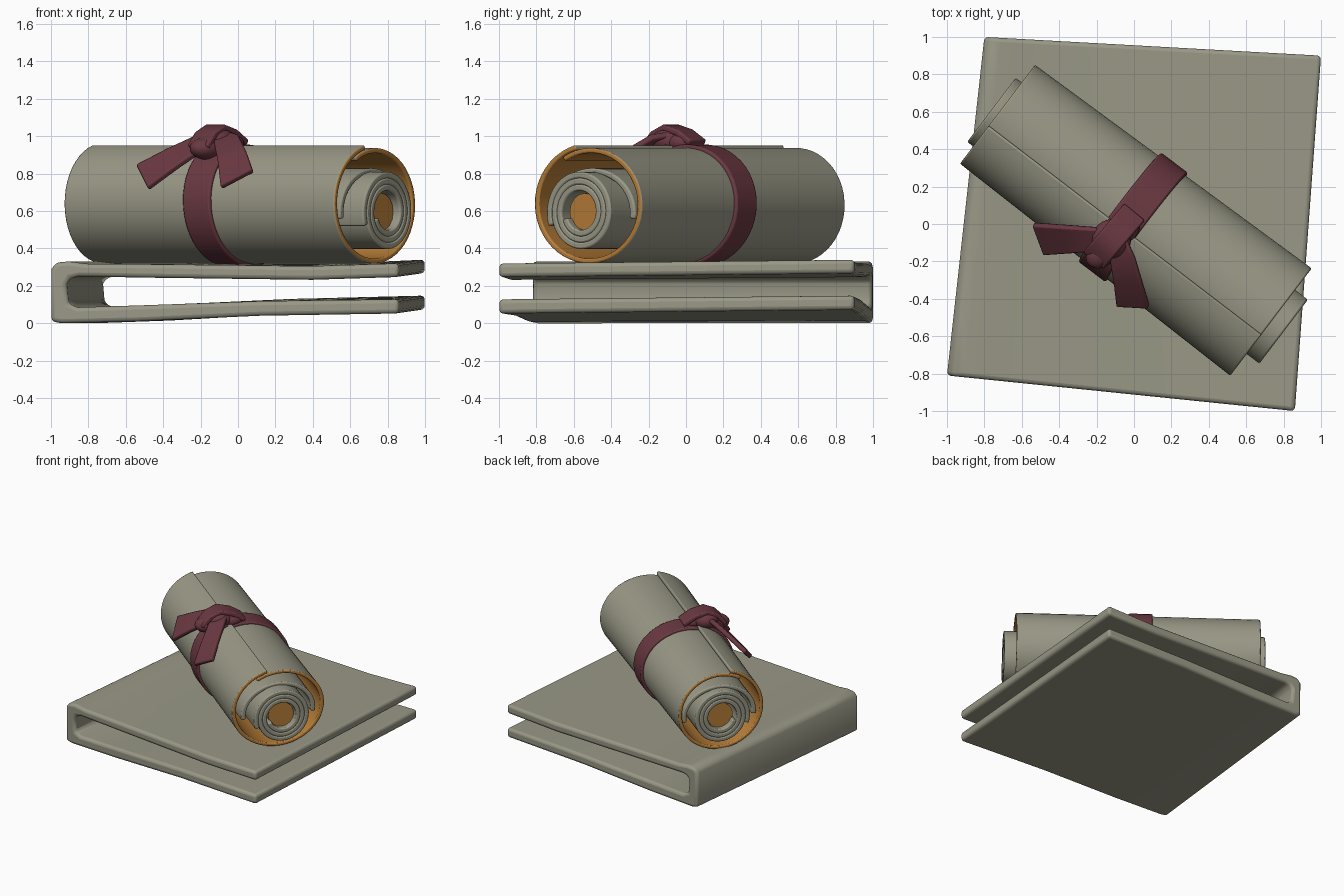
import bpy, bmesh, math
from mathutils import Vector, Matrix

cube = bpy.data.objects.get("Cube")
if cube:
    bpy.data.objects.remove(cube, do_unlink=True)


def material(name, rgb):
    m = bpy.data.materials.new(name)
    m.use_nodes = True
    col = (*rgb, 1)
    m.diffuse_color = col
    bsdf = m.node_tree.nodes["Principled BSDF"]
    bsdf.inputs["Base Color"].default_value = col
    bsdf.inputs["Roughness"].default_value = 0.8
    return m


PARCHMENT = material("grey parchment", (0.32, 0.315, 0.24))
GOLD = material("ochre lining", (0.48, 0.21, 0.04))
RIBBON = material("wine ribbon", (0.145, 0.040, 0.053))

# Scroll frame: s runs along the roll, p across it
AXIS = Vector((0.797, -0.605, 0))
ACROSS = Vector((0.605, 0.797, 0))
CENTRE = Vector((0.02, 0.027, 0))


def on_scroll(s, p, z):
    return CENTRE + AXIS * s + ACROSS * p + Vector((0, 0, z))


def finish(name, bm, mats, bevel=0.0, segments=2, subdiv=0):
    """Turn a bmesh into a smooth shaded object."""
    bmesh.ops.recalc_face_normals(bm, faces=bm.faces)
    mesh = bpy.data.meshes.new(name)
    bm.to_mesh(mesh)
    bm.free()
    for m in mats:
        mesh.materials.append(m)
    ob = bpy.data.objects.new(name, mesh)
    bpy.context.collection.objects.link(ob)
    if bevel:
        b = ob.modifiers.new("soft edges", "BEVEL")
        b.width, b.segments = bevel, segments
        b.limit_method, b.angle_limit = "ANGLE", math.radians(40)
    if subdiv:
        ob.modifiers.new("rounding", "SUBSURF").levels = subdiv
    bpy.ops.object.select_all(action="DESELECT")
    ob.select_set(True)
    bpy.context.view_layer.objects.active = ob
    bpy.ops.object.shade_smooth_by_angle(angle=math.radians(50))
    return ob


def loft(bm, rings, rule=lambda k: 0):
    """Join equal rings of points with quads and cap both ends."""
    rows = [[bm.verts.new(v) for v in ring] for ring in rings]
    n = len(rows[0])
    for a, b in zip(rows, rows[1:]):
        for k in range(n):
            f = bm.faces.new((a[k], a[(k + 1) % n], b[(k + 1) % n], b[k]))
            f.material_index = rule(k)
    bm.faces.new(rows[0])
    bm.faces.new(rows[-1])


def rolled_sheet(name, ends, angles, radii, thick, z, scale, mats, flare=0.0,
                 bevel=0.01, drift=0.0):
    """A sheet wound around the scroll axis; only its outside takes mats[0]."""
    s0, s1 = ends
    steps = int(abs(angles[1] - angles[0]) / 7.5)
    rings = []
    for i in range(steps + 1):
        f = i / steps
        t = math.radians(angles[0] + (angles[1] - angles[0]) * f)
        r = radii[0] + (radii[1] - radii[0]) * f
        ring = []
        for s, rad in ((s0, r), (s1, r), (s1, r - thick), (s0, r - thick)):
            p = math.cos(t) * rad * scale[0] * (1 + flare * s)
            ring.append(on_scroll(s + drift * math.sin(t), p,
                                  z + math.sin(t) * rad * scale[1]))
        rings.append(ring)
    bm = bmesh.new()
    loft(bm, rings, lambda k: 0 if k == 0 else len(mats) - 1)
    return finish(name, bm, mats, bevel)


# Folded cover: a C-shaped profile swept from front to back
profile = [(0.0, 0.01), (0.03, 0.0), (0.25, 0.01), (0.6, 0.04), (1.0, 0.052),
           (1.0, 0.128), (0.6, 0.118), (0.25, 0.095), (0.075, 0.085),
           (0.05, 0.105), (0.045, 0.21), (0.055, 0.24), (0.08, 0.25),
           (0.3, 0.243), (0.75, 0.232), (1.0, 0.247), (1.0, 0.32),
           (0.75, 0.305), (0.3, 0.315), (0.1, 0.318), (0.05, 0.33),
           (0.015, 0.325), (0.0, 0.29)]
front_l, front_r = Vector((-1.0, -0.81, 0)), Vector((0.86, -1.0, 0))
back_l, back_r = Vector((-0.8, 1.0, 0)), Vector((1.0, 0.9, 0))


def cover_ring(v):
    ring = []
    for u, z in profile:
        q = front_l.lerp(front_r, u).lerp(back_l.lerp(back_r, u), v)
        ring.append(q + Vector((0, 0, z + 0.02 * u * v)))
    return ring


bm = bmesh.new()
loft(bm, [cover_ring(i / 6) for i in range(7)])
finish("folded_cover", bm, [PARCHMENT], 0.022, 3)

# Outer roll with an overlapping flap along the upper front
rolled_sheet("outer_roll", (-0.935, 0.9), (122, -255), (0.318, 0.35), 0.028,
             0.635, (1.03, 0.94), [PARCHMENT, GOLD], flare=0.045, bevel=0.008)
# Loose half turn between the outer and inner rolls
rolled_sheet("loose_turn", (-0.91, 0.88), (-8, 188), (0.272, 0.272), 0.035,
             0.59, (1.07, 0.88), [PARCHMENT])
# Tightly wound inner roll poking out at both ends
rolled_sheet("inner_roll", (-0.975, 0.985), (200, 1280), (0.125, 0.225), 0.035,
             0.595, (1.0, 1.0), [PARCHMENT], bevel=0.009)

# Ochre core seen through the middle of the inner roll
bm = bmesh.new()
turn = [2 * math.pi * k / 16 for k in range(16)]
loft(bm, [[on_scroll(s, 0.1 * math.cos(t), 0.595 + 0.1 * math.sin(t))
           for t in turn] for s in (-0.93, 0.94)])
finish("core", bm, [GOLD])

# Ribbon band around the roll
rolled_sheet("ribbon_band", (-0.115, 0.065), (122, -250), (0.338, 0.368), 0.03,
             0.635, (1.03, 0.94), [RIBBON], bevel=0.01, drift=-0.015)


def ribbon_strip(name, path, sides, thick=0.035):
    """Flat ribbon along path; sides are half-width vectors at each point."""
    path = [Vector(p) for p in path]
    rings = []
    for i, (c, w) in enumerate(zip(path, sides)):
        w = Vector(w)
        ahead = path[min(i + 1, len(path) - 1)] - path[max(i - 1, 0)]
        up = ahead.cross(w).normalized() * thick / 2
        rings.append([c - w - up, c + w - up, c + w + up, c - w + up])
    bm = bmesh.new()
    loft(bm, rings)
    finish(name, bm, [RIBBON], 0.01, 2)


# Two hanging tails
ribbon_strip("ribbon_tail_right",
             [(-0.1, -0.07, 0.98), (-0.2, -0.08, 0.965), (-0.35, -0.08, 0.88),
              (-0.51, -0.08, 0.78)],
             [(0.01, -0.04, -0.01), (0.02, -0.06, -0.03),
              (0.025, -0.07, -0.045), (0.03, -0.08, -0.06)])
ribbon_strip("ribbon_tail_front",
             [(-0.09, -0.08, 1.0), (-0.06, -0.19, 0.975), (-0.03, -0.32, 0.885),
              (-0.005, -0.44, 0.77)],
             [(0.05, 0, 0.01), (0.065, 0.01, 0.02), (0.075, 0, 0.03),
              (0.085, -0.005, 0.045)])

# Knot: a squashed lump with side folds and a wrap across the top
lumps = [((-0.12, -0.08, 0.975), (0.105, 0.105, 0.075)),
         ((-0.17, -0.15, 0.935), (0.1, 0.075, 0.06)),
         ((-0.05, -0.02, 0.965), (0.09, 0.075, 0.055))]
for i, (place, size) in enumerate(lumps):
    bm = bmesh.new()
    bmesh.ops.create_uvsphere(
        bm, u_segments=20, v_segments=12, radius=1,
        matrix=Matrix.Translation(place) @ Matrix.Rotation(0.8, 4, "Z")
        @ Matrix.Diagonal((*size, 1)))
    finish(f"knot_fold_{i + 1}", bm, [RIBBON])
wide = (0.055, -0.045, 0)
ribbon_strip("knot_wrap",
             [(-0.21, -0.19, 0.94), (-0.17, -0.14, 1.01), (-0.12, -0.08, 1.045),
              (-0.06, -0.01, 1.02), (0.0, 0.06, 0.965)], [wide] * 5)
